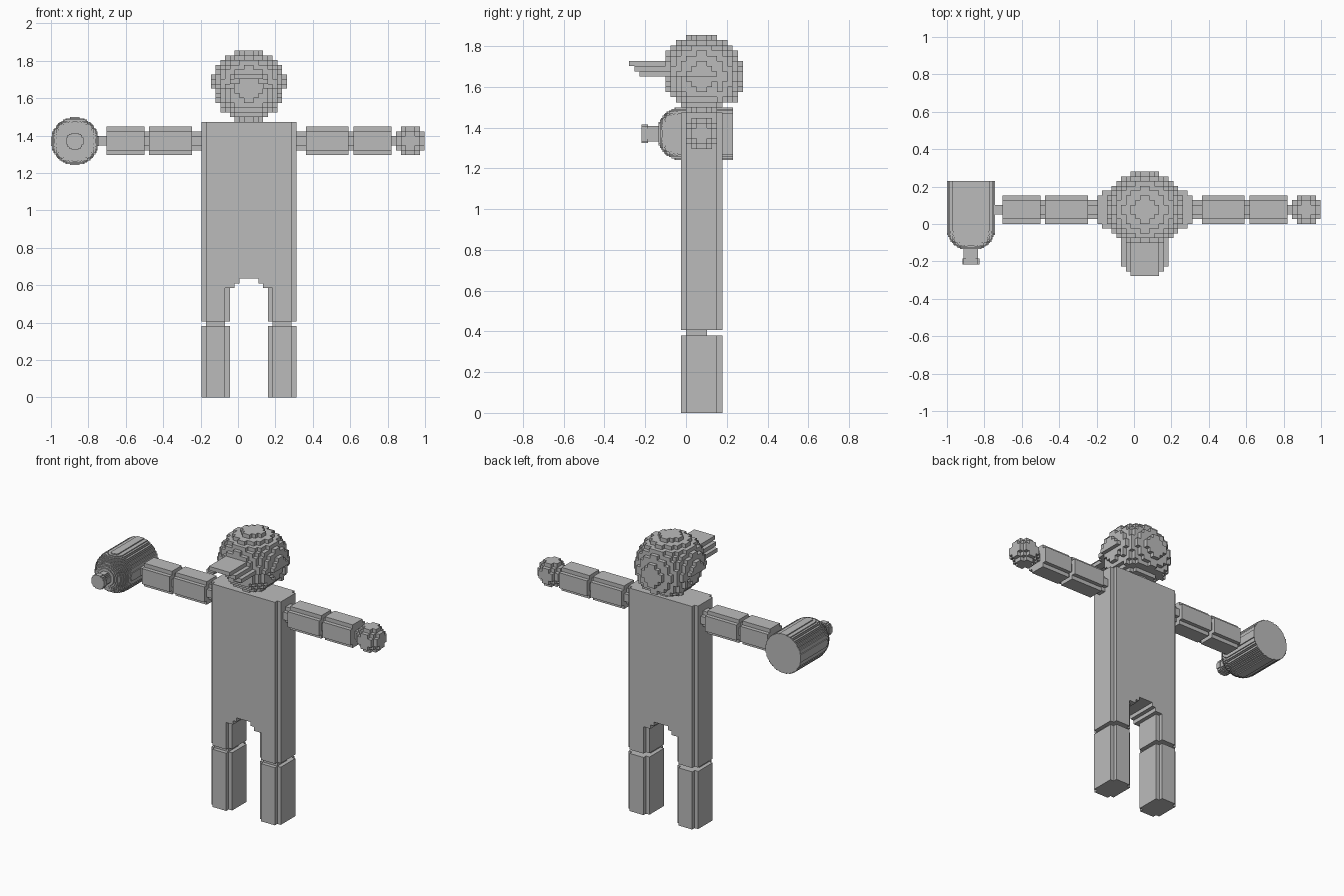
import bpy, math
from mathutils import Vector

if "Cube" in bpy.data.objects:
    bpy.data.objects.remove(bpy.data.objects["Cube"])

C = 0.0254                       # main cube size
ORIGIN = Vector((0.058, 0.077, 0.0))

mat = bpy.data.materials.new("plain_grey")
mat.diffuse_color = (0.5, 0.5, 0.5, 1)
mat.use_nodes = True
mat.node_tree.nodes["Principled BSDF"].inputs["Base Color"].default_value = mat.diffuse_color

SIDES = [((1, 0, 0), [(1, 0, 0), (1, 1, 0), (1, 1, 1), (1, 0, 1)]),
         ((-1, 0, 0), [(0, 0, 0), (0, 0, 1), (0, 1, 1), (0, 1, 0)]),
         ((0, 1, 0), [(0, 1, 0), (0, 1, 1), (1, 1, 1), (1, 1, 0)]),
         ((0, -1, 0), [(0, 0, 0), (1, 0, 0), (1, 0, 1), (0, 0, 1)]),
         ((0, 0, 1), [(0, 0, 1), (1, 0, 1), (1, 1, 1), (0, 1, 1)]),
         ((0, 0, -1), [(0, 0, 0), (0, 1, 0), (1, 1, 0), (1, 0, 0)])]


def cubes(name, lo, hi, inside, size=C, origin=ORIGIN):
    """Outer skin of all cubes in the lo..hi range whose centre passes the test."""
    filled = {(i, j, k) for i in range(lo[0], hi[0]) for j in range(lo[1], hi[1])
              for k in range(lo[2], hi[2]) if inside(i + .5, j + .5, k + .5)}
    index, faces = {}, []
    for i, j, k in sorted(filled):
        for (a, b, c), corners in SIDES:
            if (i + a, j + b, k + c) not in filled:
                faces.append([index.setdefault((i + p, j + q, k + r), len(index))
                              for p, q, r in corners])
    mesh = bpy.data.meshes.new(name)
    mesh.from_pydata([origin + Vector(v) * size for v in index], [], faces)
    mesh.materials.append(mat)
    ob = bpy.data.objects.new(name, mesh)
    bpy.context.collection.objects.link(ob)
    return ob


def ball(name, cx, cz, r):
    cubes(name, (cx - r, -r, cz - r), (cx + r, r, cz + r),
          lambda x, y, z: (x - cx) ** 2 + y * y + (z - cz) ** 2 <= r * r)


def rod(name, x0, x1, r):
    cubes(name, (x0, -r, 54 - r), (x1, r, 54 + r),
          lambda x, y, z: y * y + (z - 54) ** 2 <= r * r)


def notched(x, y, x0, x1):
    """Rectangle eight cubes deep with its four corner cubes removed."""
    return x0 < x < x1 and not (abs(y) > 3 and (x < x0 + 1 or x > x1 - 1))


# torso with upper legs and a stepped crotch
def torso(x, y, z):
    if z < 23:
        return notched(abs(x), y, 4, 10)
    if z < 25:
        return notched(x, y, -10, 10) and abs(x) > (4 if z < 23 else 3 if z < 24 else 2)
    return notched(x, y, -10, 10)


cubes("torso", (-10, -4, 16), (10, 4, 58), torso)

# lower legs and knees
for side, x0 in (("left", -10), ("right", 4)):
    cubes(side + "_lower_leg", (x0, -4, 0), (x0 + 6, 4, 15),
          lambda x, y, z: notched(x, y, x0, x0 + 6))
    cubes(side + "_knee", (x0 + 1, -3, 15), (x0 + 5, 1, 16), lambda x, y, z: True)

# arms
for side, s in (("left", -1), ("right", 1)):
    ball(side + "_shoulder", 7 * s, 54, 4)
    for part, a, b, r in (("shoulder_joint", 10, 12, 2), ("upper_arm", 12, 21, 3),
                          ("elbow", 21, 22, 2), ("forearm", 22, 30, 3),
                          ("wrist", 30, 32, 1)):
        rod(side + "_" + part, min(a * s, b * s), max(a * s, b * s), r)
ball("right_hand", 34, 54, 3)

# head
ball("head", 0, 65, 7)


# cap shell, lower at the back
def cap(x, y, z):
    d = x * x + y * y + (z - 65) ** 2
    return 36 < d <= 64 and y > -7 and (z > 65 or (y > 3 and z > 60))


cubes("cap", (-8, -8, 57), (8, 8, 73), cap)


# arched cap brim
def brim(x, y, z):
    x = abs(x)
    if z > 67:
        return x < 3 and y > -14
    if z > 66:
        return 2 < x < 4 and y > -13
    return 3 < x < 5 and y > -12


cubes("cap_brim", (-5, -14, 65), (5, -3, 68), brim)


# bottle made of finer cubes
F = 0.0064


def bottle(x, y, z):
    y *= F
    if y > -0.03:
        r = 0.128
    elif y > -0.137:
        r = max(0.128 * math.sqrt(max(0, 1 - ((y + 0.03) / 0.113) ** 2)), 0.038)
    elif y > -0.185:
        r = 0.040
    else:
        r = 0.047
    return math.hypot(x, z) * F <= r


cubes("bottle", (-20, -34, -20), (20, 36, 20), bottle, F, Vector((-0.872, 0, 1.37)))
